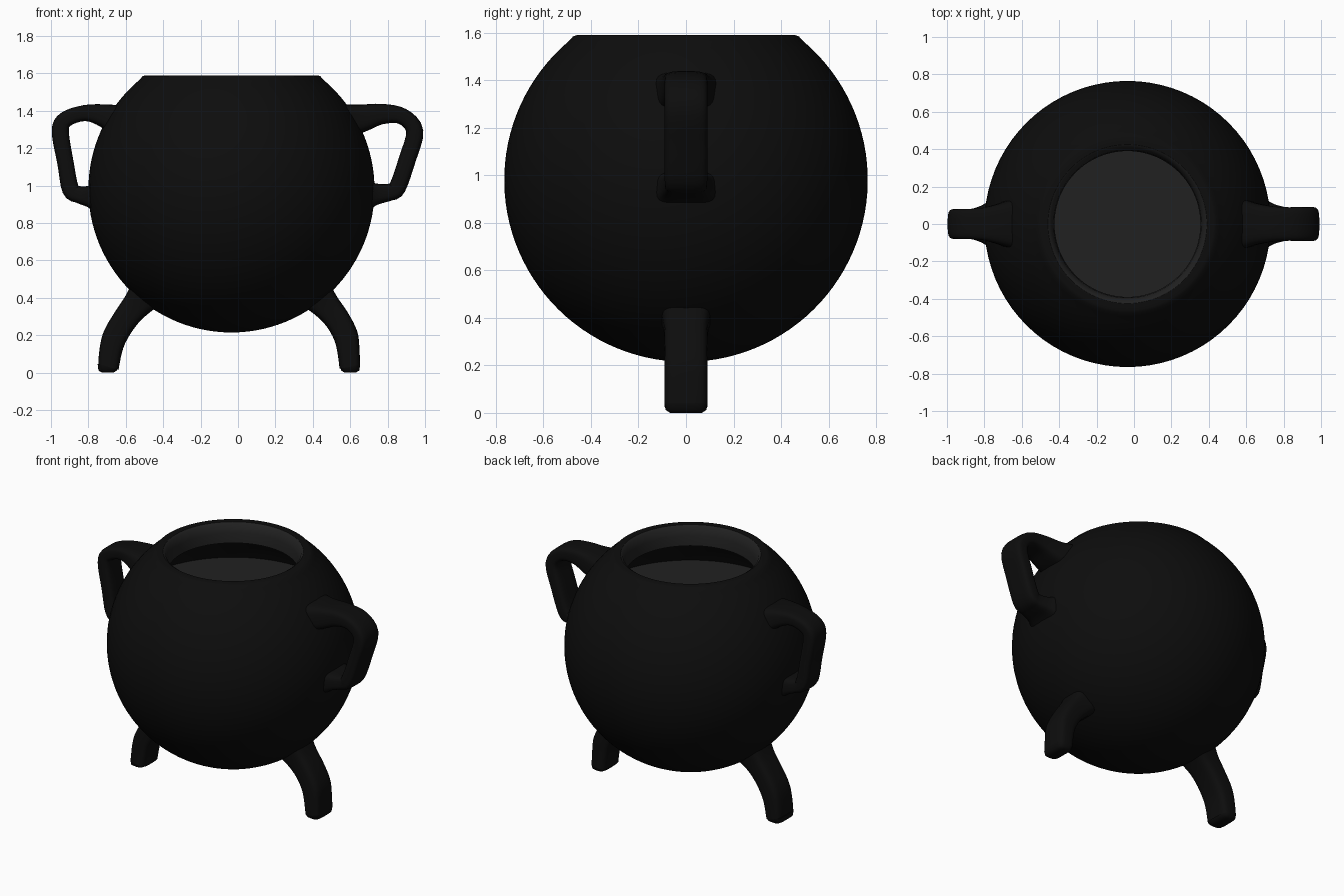
import bpy, bmesh, math
from mathutils import Vector

if "Cube" in bpy.data.objects:
    bpy.data.objects.remove(bpy.data.objects["Cube"])

CX, CZ, R = -0.035, 0.98, 0.765   # centre and radius of the round pot
RI, LEVEL = 0.70, 1.25            # cavity radius and filling height


def material(name, v):
    m = bpy.data.materials.new(name)
    m.diffuse_color = (v, v, v, 1)
    m.use_nodes = True
    m.node_tree.nodes["Principled BSDF"].inputs["Base Color"].default_value = m.diffuse_color
    return m


BLACK = material("black iron", 0.004)
DARK = material("dark filling", 0.015)


def finish(bm, name, mats, angle=40):
    bmesh.ops.remove_doubles(bm, verts=bm.verts, dist=1e-5)
    me = bpy.data.meshes.new(name)
    bm.to_mesh(me)
    bm.free()
    ob = bpy.data.objects.new(name, me)
    bpy.context.collection.objects.link(ob)
    for m in mats:
        me.materials.append(m)
    bpy.ops.object.select_all(action='DESELECT')
    ob.select_set(True)
    bpy.context.view_layer.objects.active = ob
    bpy.ops.object.shade_smooth_by_angle(angle=math.radians(angle))
    return ob


def skin(bm, rings):
    for a, b in zip(rings, rings[1:]):
        n = len(a)
        for i in range(n):
            j = (i + 1) % n
            bm.faces.new((a[i], a[j], b[j], b[i]))


def lathe(name, profile, mats, n=80):
    bm = bmesh.new()
    rings = []
    for r, z in profile:
        rings.append([bm.verts.new((CX + r * math.cos(2 * math.pi * i / n),
                                    r * math.sin(2 * math.pi * i / n), z)) for i in range(n)])
    skin(bm, rings)
    return finish(bm, name, mats)


def arc(rad, z0, z1, n):
    a0, a1 = (math.asin((z - CZ) / rad) for z in (z0, z1))
    return [(rad * math.cos(a0 + (a1 - a0) * i / n),
             CZ + rad * math.sin(a0 + (a1 - a0) * i / n)) for i in range(n + 1)]


def spline(pts, steps=4):
    # Catmull-Rom through the stations
    p = [Vector(q) for q in pts]
    p = [2 * p[0] - p[1]] + p + [2 * p[-1] - p[-2]]
    out = []
    for a, b, c, d in zip(p, p[1:], p[2:], p[3:]):
        for k in range(steps):
            t = k / steps
            out.append(0.5 * (2 * b + (c - a) * t + (2 * a - 5 * b + 4 * c - d) * t * t
                              + (3 * b - a - 3 * c + d) * t ** 3))
    return out + [p[-2]]


def limb(name, stations, rounded_tip=False, n=24):
    # sweep a rounded rectangle; station = x, z, half thickness, half width in y
    path = spline(stations)
    if rounded_tip:
        x, z, t, w = path[-1]
        path[-1] = Vector((x, z + 0.035, t, w))
        path += [Vector((x, z + 0.012, t * 0.9, w * 0.95)), Vector((x, z, t * 0.55, w * 0.75))]
    bm = bmesh.new()
    rings = []
    for i, q in enumerate(path):
        d = path[min(i + 1, len(path) - 1)] - path[max(i - 1, 0)]
        nx, nz = Vector((-d[1], d[0])).normalized()
        ring = []
        for k in range(n):
            a = 2 * math.pi * (k + 0.5) / n
            c, s = math.cos(a), math.sin(a)
            u = math.copysign(abs(c) ** 0.5, c) * q[2]
            v = math.copysign(abs(s) ** 0.5, s) * q[3]
            ring.append(bm.verts.new((q[0] + nx * u, v, q[1] + nz * u)))
        rings.append(ring)
    skin(bm, rings)
    bm.faces.new(rings[0])
    bm.faces.new(rings[-1])
    bmesh.ops.recalc_face_normals(bm, faces=bm.faces)
    return finish(bm, name, [BLACK], 50)


# round pot with a flat rim, short neck lip and hollow inside
outer = arc(R, CZ - R + 1e-6, 1.565, 44)
outer[0] = (0, CZ - R)
outer += [(0.475, 1.585), (0.46, 1.59), (0.425, 1.59)]
pot = lathe("pot_body", outer, [BLACK])
lathe("rim_lip", [(0.425, 1.59), (0.41, 1.58), (0.395, 1.53), (0.39, 1.465)], [DARK])
lathe("pot_inside", [(0.39, 1.465)] + arc(RI, 1.465, LEVEL, 10), [BLACK])
lathe("pot_filling", [(RI * 0.925, LEVEL), (0.3, LEVEL), (0, LEVEL)][::-1][::-1], [DARK])

# handles
limb("left_handle", [
    (-0.64, 1.345, 0.09, 0.14), (-0.72, 1.375, 0.062, 0.11), (-0.82, 1.388, 0.043, 0.085),
    (-0.92, 1.355, 0.043, 0.08), (-0.95, 1.29, 0.046, 0.08), (-0.922, 1.12, 0.044, 0.08),
    (-0.895, 0.98, 0.046, 0.08), (-0.85, 0.952, 0.046, 0.085), (-0.795, 0.943, 0.06, 0.11),
    (-0.75, 0.94, 0.09, 0.15)])
limb("right_handle", [
    (0.57, 1.345, 0.09, 0.14), (0.66, 1.36, 0.075, 0.11), (0.77, 1.383, 0.055, 0.092),
    (0.88, 1.37, 0.044, 0.09), (0.945, 1.29, 0.046, 0.09), (0.905, 1.14, 0.046, 0.09),
    (0.852, 0.99, 0.046, 0.09), (0.81, 0.965, 0.046, 0.09), (0.74, 0.955, 0.058, 0.11),
    (0.68, 0.95, 0.09, 0.15)])

# legs
limb("left_leg", [
    (-0.46, 0.46, 0.11, 0.12), (-0.54, 0.365, 0.078, 0.095), (-0.60, 0.29, 0.068, 0.09),
    (-0.655, 0.2, 0.066, 0.09), (-0.68, 0.12, 0.061, 0.09), (-0.697, 0.0, 0.055, 0.09)], True)
limb("right_leg", [
    (0.38, 0.46, 0.11, 0.12), (0.465, 0.365, 0.078, 0.095), (0.53, 0.285, 0.068, 0.09),
    (0.575, 0.2, 0.066, 0.09), (0.59, 0.12, 0.06, 0.09), (0.60, 0.0, 0.054, 0.09)], True)
